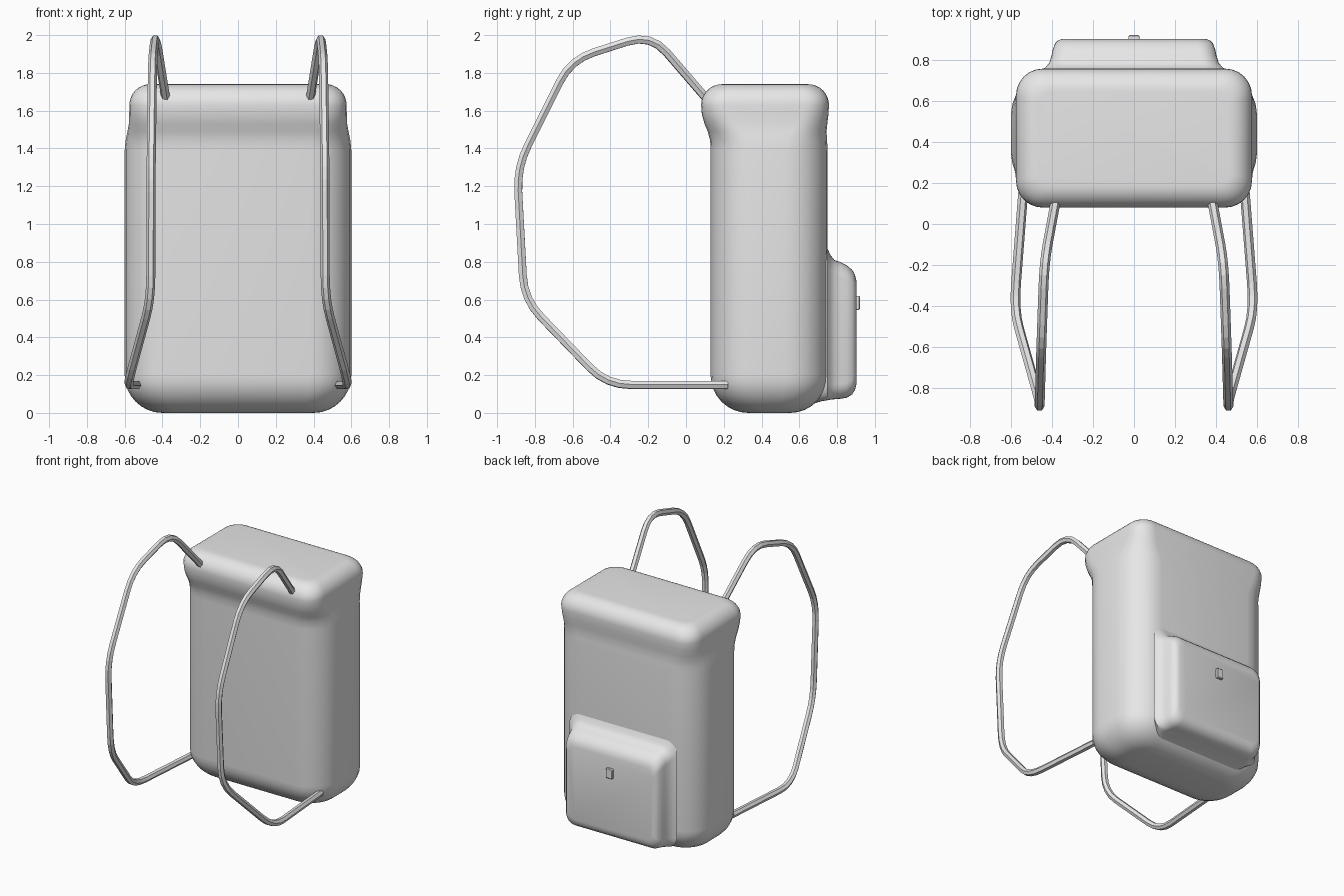
import bpy, bmesh, math
from mathutils import Vector

cube = bpy.data.objects.get("Cube")
if cube:
    bpy.data.objects.remove(cube, do_unlink=True)

# One plain material for everything
grey = bpy.data.materials.new("light grey")
grey.use_nodes = True
colour = (0.8, 0.8, 0.8, 1)
grey.diffuse_color = colour
grey.node_tree.nodes["Principled BSDF"].inputs["Base Color"].default_value = colour


def activate(ob):
    bpy.ops.object.select_all(action='DESELECT')
    ob.select_set(True)
    bpy.context.view_layer.objects.active = ob


def add_mesh(name, bm, angle):
    bmesh.ops.recalc_face_normals(bm, faces=bm.faces)
    me = bpy.data.meshes.new(name)
    bm.to_mesh(me)
    bm.free()
    me.materials.append(grey)
    ob = bpy.data.objects.new(name, me)
    bpy.context.collection.objects.link(ob)
    activate(ob)
    bpy.ops.object.shade_smooth_by_angle(angle=math.radians(angle))
    return ob


def rounded_rect(half, v0, v1, r, steps=7):
    """Corner points of a rounded rectangle, centred in u."""
    pts = []
    corners = [(half - r, v1 - r), (r - half, v1 - r), (r - half, v0 + r), (half - r, v0 + r)]
    for k, (u, v) in enumerate(corners):
        for i in range(steps):
            a = math.pi / 2 * (k + i / (steps - 1))
            pts.append((u + r * math.cos(a), v + r * math.sin(a)))
    return pts


def loft(name, sections, place, angle=40):
    """Skin rounded rectangles given as (position, half width, low, high, radius)."""
    bm = bmesh.new()
    rings = [[bm.verts.new(place(t, u, v)) for u, v in rounded_rect(*s)]
             for t, *s in sections]
    for a, b in zip(rings, rings[1:]):
        n = len(a)
        for i in range(n):
            j = (i + 1) % n
            bm.faces.new((a[i], a[j], b[j], b[i]))
    bm.faces.new(rings[0])
    bm.faces.new(rings[-1])
    return add_mesh(name, bm, angle)


# Bag body: rounded base, straight sides, overhanging rounded lid
arc = [math.pi / 2 * i / 8 for i in range(9)]
body = []
for a in arc:
    inset = 0.2 * (1 - math.sin(a))
    body.append((0.2 * (1 - math.cos(a)), 0.6 - inset, 0.13 + inset, 0.75 - inset, 0.22 - inset * 0.6))
body += [(1.39, 0.6, 0.13, 0.75, 0.22),
         (1.44, 0.595, 0.128, 0.747, 0.21),
         (1.49, 0.585, 0.115, 0.744, 0.18),
         (1.53, 0.578, 0.098, 0.748, 0.155),
         (1.58, 0.576, 0.084, 0.754, 0.14)]
for a in arc:
    inset = 0.11 * (1 - math.cos(a))
    body.append((1.63 + 0.11 * math.sin(a), 0.575 - inset, 0.08 + inset, 0.757 - inset, 0.13 - inset * 0.6))
loft("bag_body", body, lambda t, u, v: (u, v, t))

# Back pocket, flaring into the body
pocket = [(0.53, 0.36, 0.002, 0.7, 0.06),
          (0.60, 0.37, 0.02, 0.75, 0.06),
          (0.66, 0.39, 0.045, 0.8, 0.07),
          (0.72, 0.42, 0.062, 0.85, 0.08),
          (0.75, 0.45, 0.067, 0.87, 0.09),
          (0.765, 0.43, 0.07, 0.835, 0.08),
          (0.785, 0.413, 0.072, 0.81, 0.08),
          (0.82, 0.402, 0.075, 0.797, 0.08),
          (0.85, 0.396, 0.08, 0.782, 0.08),
          (0.88, 0.385, 0.098, 0.757, 0.075),
          (0.895, 0.37, 0.122, 0.73, 0.07),
          (0.902, 0.35, 0.15, 0.7, 0.06)]
loft("back_pocket", pocket, lambda t, u, v: (u, t, v))

# Small fastener on the pocket
clasp = [(0.89, 0.027, 0.545, 0.62, 0.008),
         (0.915, 0.027, 0.545, 0.62, 0.008),
         (0.92, 0.022, 0.55, 0.615, 0.006)]
loft("pocket_clasp", clasp, lambda t, u, v: (u, t, v), 30)


def round_path(corners, trim=0.13, steps=5):
    """Replace each inner corner with a short curve."""
    pts = [corners[0]]
    for p, c, n in zip(corners, corners[1:], corners[2:]):
        a = c + (p - c).normalized() * trim
        b = c + (n - c).normalized() * trim
        for i in range(steps):
            t = i / (steps - 1)
            pts.append(a * (1 - t) ** 2 + c * 2 * t * (1 - t) + b * t * t)
    return pts + [corners[-1]]


# Shoulder straps: faceted tubes looping forward from lid to base
strap = [(0.38, 0.12, 1.65), (0.437, -0.186, 2.005), (0.452, -0.61, 1.87),
         (0.46, -0.895, 1.30), (0.462, -0.857, 0.60), (0.585, -0.42, 0.148), (0.535, 0.22, 0.148)]
for side, name in ((1, "left_strap"), (-1, "right_strap")):
    path = round_path([Vector((side * x, y, z)) for x, y, z in strap])
    cu = bpy.data.curves.new(name, 'CURVE')
    cu.dimensions = '3D'
    cu.bevel_depth = 0.024
    cu.bevel_resolution = 1
    cu.use_fill_caps = True
    cu.materials.append(grey)
    sp = cu.splines.new('POLY')
    sp.points.add(len(path) - 1)
    for p, co in zip(sp.points, path):
        p.co = (*co, 1)
    sp.use_smooth = False
    ob = bpy.data.objects.new(name, cu)
    bpy.context.collection.objects.link(ob)
    activate(ob)
    bpy.ops.object.convert(target='MESH')
